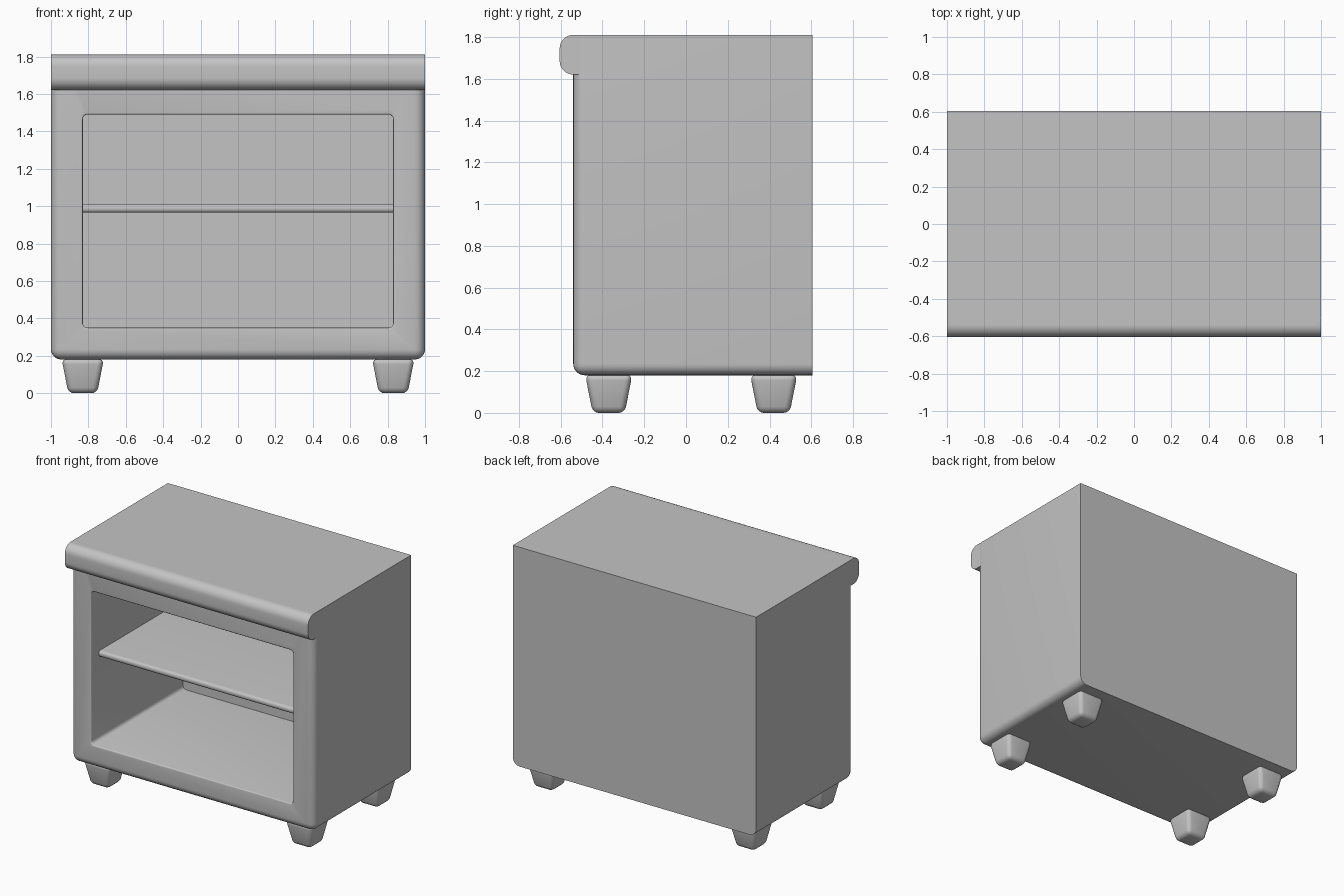
import bpy
import bmesh
from math import radians
from mathutils import Vector

old = bpy.data.objects.get("Cube")
if old:
    bpy.data.objects.remove(old, do_unlink=True)

GREY = (0.55, 0.55, 0.55, 1)
grey = bpy.data.materials.new("plain grey")
grey.use_nodes = True
grey.diffuse_color = GREY
grey.node_tree.nodes["Principled BSDF"].inputs["Base Color"].default_value = GREY


def box(low, high):
    """Box as a bmesh, given its two opposite corners."""
    bm = bmesh.new()
    bmesh.ops.create_cube(bm, size=1)
    low, high = Vector(low), Vector(high)
    for v in bm.verts:
        v.co = (low + high) / 2 + v.co * (high - low)
    return bm


def round_edges(bm, rule, radius, segments=6):
    """Round the edges whose two end points satisfy the rule."""
    edges = [e for e in bm.edges if rule(e.verts[0].co, e.verts[1].co)]
    bmesh.ops.bevel(bm, geom=edges, offset=radius, segments=segments,
                    profile=0.5, affect='EDGES', clamp_overlap=True)


def finish(bm, name):
    bmesh.ops.recalc_face_normals(bm, faces=bm.faces)
    mesh = bpy.data.meshes.new(name)
    bm.to_mesh(mesh)
    bm.free()
    mesh.materials.append(grey)
    obj = bpy.data.objects.new(name, mesh)
    bpy.context.collection.objects.link(obj)
    bpy.ops.object.select_all(action='DESELECT')
    obj.select_set(True)
    bpy.context.view_layer.objects.active = obj
    bpy.ops.object.shade_smooth_by_angle(angle=radians(35))
    return obj


def near(a, b):
    return abs(a - b) < 0.001


FRONT, BACK, BOTTOM, TOP = -0.54, 0.605, 0.18, 1.81
OPEN_X, OPEN_LOW, OPEN_HIGH, INNER_BACK = 0.83, 0.35, 1.49, 0.54

# Cabinet body: front and lower edges rounded, back and top left sharp
body = box((-1, FRONT, BOTTOM), (1, BACK, TOP))


def soft_edge(a, b):
    front = near(a.y, FRONT) and near(b.y, FRONT)
    low = near(a.z, BOTTOM) and near(b.z, BOTTOM)
    side = near(abs(a.x), 1) and near(a.x, b.x)
    return (front and (low or side)) or (low and side)


round_edges(body, soft_edge, 0.055)

# Open compartment pushed in from the front face
face = min(body.faces, key=lambda f: (round(f.calc_center_median().y, 4), -f.calc_area()))
bmesh.ops.inset_individual(body, faces=[face], thickness=0.05)
mid = face.calc_center_median().z
for v in face.verts:
    v.co.x = OPEN_X if v.co.x > 0 else -OPEN_X
    v.co.z = OPEN_HIGH if v.co.z > mid else OPEN_LOW
result = bmesh.ops.extrude_discrete_faces(body, faces=[face])
for v in result["faces"][0].verts:
    v.co.y = INNER_BACK


def inside(p):
    return abs(p.x) < OPEN_X + 0.001 and OPEN_LOW - 0.001 < p.z < OPEN_HIGH + 0.001


round_edges(body, lambda a, b: inside(a) and inside(b) and abs(a.y - b.y) > 0.5, 0.025, 4)
round_edges(body, lambda a, b: inside(a) and inside(b)
            and near(a.y, FRONT) and near(b.y, FRONT), 0.008, 3)
finish(body, "cabinet_body")

# Rounded lip along the front of the top
LIP = -0.605
lip = box((-1, LIP, 1.62), (1, -0.5, TOP))
round_edges(lip, lambda a, b: near(a.y, LIP) and near(b.y, LIP) and near(a.z, b.z), 0.065, 8)
finish(lip, "top_lip")

# Shelf with a rounded front edge
SHELF = -0.45
shelf = box((-OPEN_X, SHELF, 0.965), (OPEN_X, INNER_BACK, 1.01))
round_edges(shelf, lambda a, b: near(a.y, SHELF) and near(b.y, SHELF) and near(a.z, b.z), 0.02, 5)
finish(shelf, "shelf")

# Four tapered, rounded feet
for side, x in (("right", -0.83), ("left", 0.83)):
    for end, y in (("front", -0.37), ("back", 0.42)):
        foot = box((-0.113, -0.113, 0), (0.113, 0.113, BOTTOM + 0.004))
        for v in foot.verts:
            if v.co.z < 0.01:
                v.co.x *= 0.68
                v.co.y *= 0.68
        round_edges(foot, lambda a, b: True, 0.03, 4)
        finish(foot, f"{end}_{side}_foot").location = (x, y, 0)
